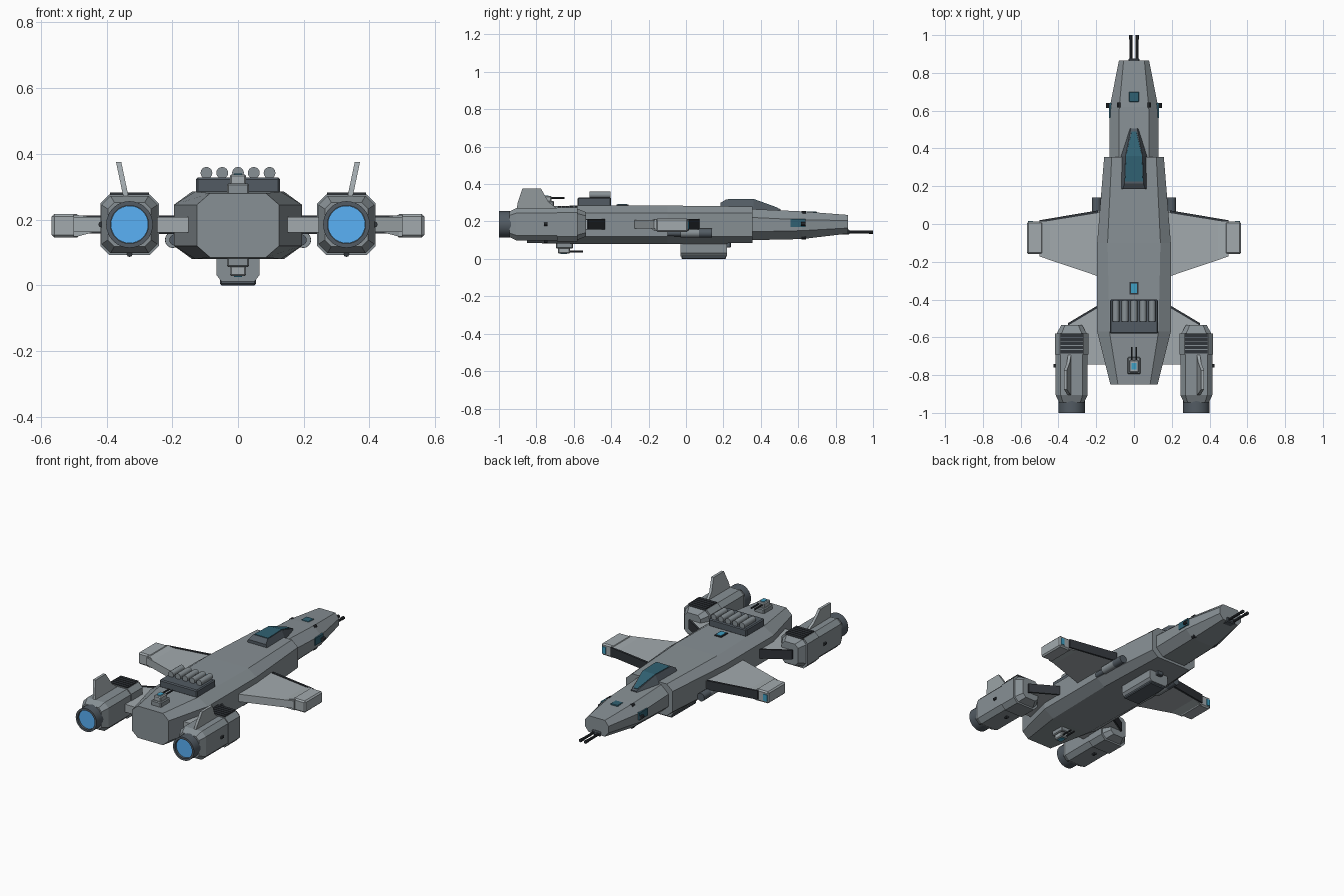
import bpy, bmesh, math


def material(name, rgb):
    m = bpy.data.materials.new(name)
    m.diffuse_color = (*rgb, 1)
    return m


HULL = material("hull_grey", (0.245, 0.28, 0.3))
PALE = material("pale_grey", (0.36, 0.4, 0.42))
DARK = material("dark_grey", (0.085, 0.105, 0.125))
BLACK = material("near_black", (0.03, 0.035, 0.042))
GLOW = material("engine_blue", (0.1, 0.44, 0.92))
GLASS = material("dark_glass", (0.03, 0.12, 0.17))
LIGHT = material("light_blue", (0.05, 0.35, 0.55))


def finish(name, bm, mat=HULL, bevel=0):
    bmesh.ops.recalc_face_normals(bm, faces=bm.faces)
    me = bpy.data.meshes.new(name)
    bm.to_mesh(me)
    bm.free()
    ob = bpy.data.objects.new(name, me)
    bpy.context.collection.objects.link(ob)
    me.materials.append(mat)
    if bevel:
        b = ob.modifiers.new("bevel", 'BEVEL')
        b.width, b.segments = bevel, 1
    return ob


def skin(name, rings, mat=HULL, bevel=0):
    """Closed solid through matching rings of points."""
    bm = bmesh.new()
    vs = [[bm.verts.new(p) for p in r] for r in rings]
    n = len(vs[0])
    for a, b in zip(vs, vs[1:]):
        for i in range(n):
            j = (i + 1) % n
            bm.faces.new((a[i], a[j], b[j], b[i]))
    bm.faces.new(vs[0])
    bm.faces.new(vs[-1])
    return finish(name, bm, mat, bevel)


def octagon(y, w, z0, z1, cx, cz, x=0):
    """Chamfered rectangle across the y axis."""
    h = [(w - cx, z0), (w, z0 + cz), (w, z1 - cz), (w - cx, z1)]
    return [(x + a, y, b) for a, b in h] + [(x - a, y, b) for a, b in reversed(h)]


def loft(name, sections, x=0, **kw):
    return skin(name, [octagon(*s, x=x) for s in sections], **kw)


def box(name, x0, x1, y0, y1, z0, z1, mat=HULL, bevel=0):
    q = [(x0, y0), (x1, y0), (x1, y1), (x0, y1)]
    return skin(name, [[(*p, z) for p in q] for z in (z0, z1)], mat, bevel)


def plate(name, outline, z0, z1, mat=HULL):
    return skin(name, [[(*p, z) for p in outline] for z in (z0, z1)], mat)


def tube(name, x, z, y0, y1, r, r_in=0, depth=0, n=24, mat=HULL):
    """Cylinder along y, optionally with a recess in its -y end."""
    prof = [(r, y1), (r, y0)] + ([(r_in, y0), (r_in, y0 + depth)] if r_in else [])
    ob = skin(name, [[(x + q * math.cos(math.tau * i / n), y, z + q * math.sin(math.tau * i / n))
                      for i in range(n)] for q, y in prof], mat)
    ob.data.shade_smooth()
    ob.data.set_sharp_from_angle(angle=math.radians(35))
    return ob


# Hull and nose
loft("main_hull", [(-0.85, 0.125, 0.085, 0.28, 0.04, 0.035), (-0.57, 0.195, 0.08, 0.285, 0.065, 0.04),
                   (-0.1, 0.195, 0.08, 0.285, 0.055, 0.04), (0.355, 0.158, 0.085, 0.28, 0.04, 0.035)])
loft("nose", [(0.34, 0.13, 0.1, 0.267, 0.05, 0.045), (0.62, 0.128, 0.106, 0.254, 0.05, 0.045),
              (0.865, 0.08, 0.135, 0.235, 0.025, 0.03)])


# Canopy with inset glass
def canopy(name, pts, mat):
    skin(name, [[(-b, y, z0), (-t, y, z1), (t, y, z1), (b, y, z0)] for y, b, t, z0, z1 in pts], mat)


canopy("canopy_frame", [(0.185, 0.072, 0.06, 0.27, 0.3), (0.215, 0.072, 0.05, 0.27, 0.318),
                        (0.36, 0.07, 0.045, 0.262, 0.318), (0.505, 0.026, 0.017, 0.252, 0.266)], DARK)
canopy("canopy_glass", [(0.225, 0.051, 0.047, 0.29, 0.321), (0.36, 0.046, 0.042, 0.29, 0.321),
                        (0.49, 0.018, 0.012, 0.25, 0.274)], GLASS)

# Nose details
box("nose_top_window", -0.026, 0.026, 0.645, 0.7, 0.22, 0.254, GLASS, 0.003)
box("nose_gun_mount", -0.03, 0.03, 0.83, 0.875, 0.13, 0.158, DARK, 0.005)
box("dorsal_light_frame", -0.023, 0.023, -0.372, -0.308, 0.28, 0.291, BLACK)
box("dorsal_light", -0.016, 0.016, -0.365, -0.315, 0.28, 0.293, LIGHT)

# Rocket rack
box("rocket_rack", -0.128, 0.128, -0.58, -0.4, 0.28, 0.328, DARK, 0.006)
for i in range(5):
    tube("rocket_tube", (i - 2) * 0.048, 0.342, -0.515, -0.405, 0.018, n=16)

# Small turrets above and below
for name, y, z, s in (("top_turret", -0.75, 0.28, 1), ("bottom_turret", -0.65, 0.085, -1)):
    def zz(a, b):
        return sorted((z + s * a, z + s * b))
    box(name + "_base", -0.034, 0.034, y - 0.045, y + 0.045, *zz(-0.01, 0.03), HULL, 0.005)
    box(name + "_head", -0.025, 0.025, y - 0.035, y + 0.03, *zz(0.02, 0.057), PALE, 0.005)
    box(name + "_lens", -0.012, 0.012, y - 0.02, y + 0.015, *zz(0.05, 0.06), LIGHT)
    for x in (-0.012, 0.012):
        tube(name + "_barrel", x, z + s * 0.046, y + 0.02, y + 0.1, 0.005, n=8, mat=BLACK)

# Belly pod
loft("belly_pod", [(-0.03, 0.066, 0.012, 0.1, 0.015, 0.02), (0.22, 0.066, 0.012, 0.1, 0.015, 0.02)])
box("belly_pod_base", -0.055, 0.055, -0.025, 0.215, 0.0, 0.02, DARK, 0.005)
box("belly_sensor", -0.02, 0.02, 0.2, 0.24, 0.06, 0.09, DARK, 0.004)

# Mirrored parts
for s in (-1, 1):
    def m(pts):
        return [(s * x, y) for x, y in pts]

    def sbox(name, x0, x1, *rest):
        return box(name, s * x0, s * x1, *rest)

    # Wing with leading edge and tip pod
    plate("wing", m([(0.15, 0.068), (0.2, 0.062), (0.5, 0.012), (0.5, -0.172), (0.15, -0.29)]), 0.162, 0.208, PALE)
    plate("wing_leading_edge", m([(0.19, 0.072), (0.5, 0.02), (0.5, 0.008), (0.19, 0.058)]), 0.158, 0.212, BLACK)
    skin("wing_tip_shoulder", [[(s * x, y, z) for y, z in ((a, c), (b, c), (b, d), (a, d))]
         for x, a, b, c, d in ((0.43, -0.19, 0.022, 0.164, 0.206), (0.49, -0.165, 0.012, 0.148, 0.214),
                               (0.5, -0.165, 0.012, 0.148, 0.214))], PALE)
    sbox("wing_tip_pod", 0.482, 0.567, -0.16, 0.012, 0.145, 0.217, PALE, 0.008)
    sbox("wing_tip_light", 0.535, 0.56, 0.0, 0.016, 0.16, 0.2, LIGHT)
    # Side cannon below the wing root
    tube("side_cannon", s * 0.198, 0.138, -0.03, 0.135, 0.024, n=16)
    tube("side_cannon_rear", s * 0.192, 0.138, -0.1, -0.02, 0.017, n=16, mat=DARK)
    tube("side_cannon_muzzle", s * 0.198, 0.138, 0.07, 0.14, 0.0245, n=16, mat=DARK)
    # Engine pylon
    plate("engine_pylon", m([(0.15, -0.41), (0.2, -0.44), (0.35, -0.53), (0.35, -0.745), (0.15, -0.745)]), 0.16, 0.208, PALE)
    plate("pylon_leading_edge", m([(0.19, -0.43), (0.35, -0.525), (0.35, -0.538), (0.19, -0.443)]), 0.156, 0.212, BLACK)
    # Engine body, collar, grille and nozzle
    X = s * 0.33
    loft("engine_body", [(-0.945, 0.066, 0.118, 0.252, 0.02, 0.02), (-0.905, 0.085, 0.098, 0.272, 0.027, 0.027),
                         (-0.59, 0.085, 0.098, 0.272, 0.027, 0.027), (-0.535, 0.055, 0.12, 0.25, 0.02, 0.02)], x=X)
    loft("engine_collar", [(-0.69, 0.089, 0.092, 0.276, 0.027, 0.027), (-0.58, 0.089, 0.092, 0.276, 0.027, 0.027)], x=X)
    for i in range(5):
        y = -0.685 + i * 0.022
        box("engine_grille", X - 0.06, X + 0.06, y, y + 0.018, 0.265, 0.282, BLACK)
    tube("engine_nozzle", X, 0.185, -1.0, -0.93, 0.071, 0.058, 0.02, 32, DARK)
    tube("engine_glow", X, 0.185, -0.987, -0.96, 0.057, n=32, mat=GLOW)
    tube("engine_side_light", s * 0.416, 0.185, -0.76, -0.74, 0.009, n=8, mat=BLACK)
    tube("engine_lower_light", X, 0.095, -0.76, -0.74, 0.009, n=8, mat=BLACK)
    # Outward leaning fin
    fin = [(-0.905, 0.265), (-0.9, 0.3), (-0.875, 0.375), (-0.775, 0.375), (-0.735, 0.305), (-0.685, 0.265)]
    skin("engine_fin", [[(s * (0.34 + (z - 0.265) * 0.21 + d), y, z) for y, z in fin] for d in (-0.008, 0.008)], PALE)
    # Nose side window, lamp, thrusters and twin barrels
    sbox("nose_side_window", 0.11, 0.133, 0.56, 0.64, 0.17, 0.214, GLASS)
    tube("nose_side_lamp", s * 0.138, 0.187, 0.615, 0.64, 0.011, n=10, mat=BLACK)
    for z in (0.245, 0.115):
        tube("nose_thruster", s * 0.078, z, 0.618, 0.642, 0.011, n=10, mat=BLACK)
    tube("nose_barrel", s * 0.017, 0.143, 0.86, 1.0, 0.008, n=10, mat=BLACK)
    tube("nose_muzzle", s * 0.017, 0.143, 0.978, 1.0, 0.01, n=10, mat=BLACK)
